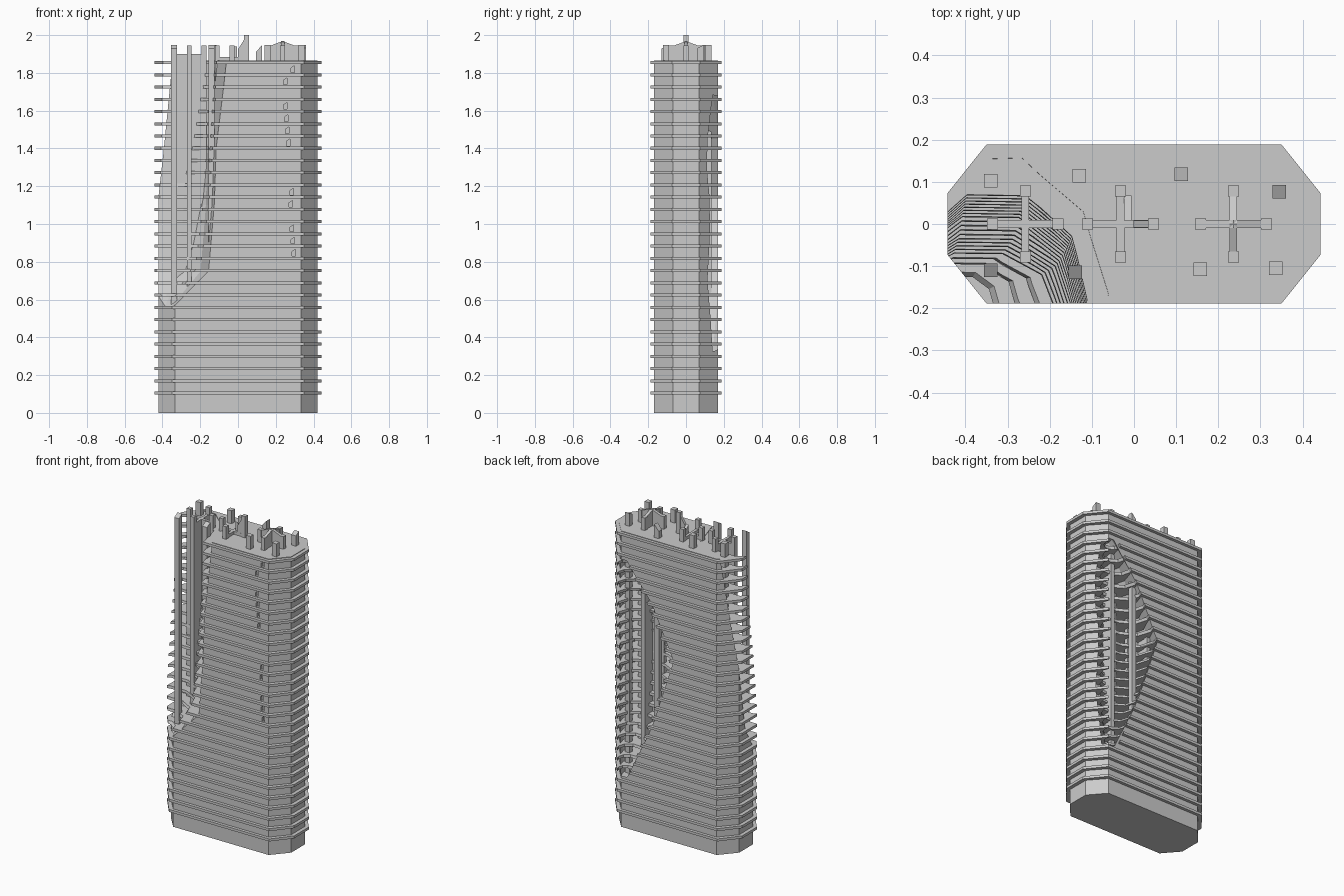
import bpy, bmesh, random
from math import cos, sin, pi

if "Cube" in bpy.data.objects:
    bpy.data.objects.remove(bpy.data.objects["Cube"])
random.seed(4)

def mesh_object(name, bm):
    bmesh.ops.recalc_face_normals(bm, faces=bm.faces)
    me = bpy.data.meshes.new(name)
    bm.to_mesh(me)
    bm.free()
    ob = bpy.data.objects.new(name, me)
    bpy.context.collection.objects.link(ob)
    return ob

def loft(bm, rings):
    """Skin a list of equal-length point rings and cap both ends."""
    vs = [[bm.verts.new(p) for p in r] for r in rings]
    n = len(vs[0])
    for a, b in zip(vs, vs[1:]):
        for i in range(n):
            j = (i + 1) % n
            bm.faces.new((a[i], a[j], b[j], b[i]))
    bm.faces.new(vs[0][::-1])
    bm.faces.new(vs[-1])

def octagon(x, y, cx, cy, z):
    return [(x, -cy, z), (x, cy, z), (cx, y, z), (-cx, y, z),
            (-x, cy, z), (-x, -cy, z), (-cx, -y, z), (cx, -y, z)]

def block(bm, x, y, wx, wy, z0, z1, sx=0, sy=0):
    """Upright block; sx and sy tilt its top."""
    c = [(-1, -1), (1, -1), (1, 1), (-1, 1)]
    loft(bm, [[(x + a * wx, y + b * wy, z0) for a, b in c],
              [(x + a * wx, y + b * wy, z1 + a * sx + b * sy) for a, b in c]])

def damage(name, rings, sides=10):
    """Faceted lump used to tear away material: (z, cx, cy, rx, ry)."""
    bm = bmesh.new()
    jit = [random.uniform(0.97, 1.05) for _ in range(sides)]
    loft(bm, [[(cx + rx * jit[i] * cos(2 * pi * i / sides),
                cy + ry * jit[i] * sin(2 * pi * i / sides), z)
               for i in range(sides)] for z, cx, cy, rx, ry in rings])
    ob = mesh_object(name, bm)
    ob.hide_render = True
    return ob

def cut(ob, cutters):
    bpy.context.view_layer.objects.active = ob
    for c in cutters:
        m = ob.modifiers.new("tear", 'BOOLEAN')
        m.operation, m.solver, m.object = 'DIFFERENCE', 'EXACT', c
        bpy.ops.object.modifier_apply(modifier=m.name)
    for c in cutters:
        bpy.data.objects.remove(c)

# Solid tower body
bm = bmesh.new()
loft(bm, [octagon(0.42, 0.17, 0.333, 0.07, z) for z in (0, 1.866)])
body = mesh_object("tower_body", bm)

# Protruding floor slabs
bm = bmesh.new()
for i in range(28):
    z = 0.105 + i * 0.0648
    loft(bm, [octagon(0.443, 0.189, 0.35, 0.073, z + d) for d in (-0.008, 0.008)])
slabs = mesh_object("floor_slabs", bm)

# Torn front-left corner and back-right cavity in the body
front_wall = damage("front_wall_cutter", [
    (0.50, -.42, -.18, .02, .02), (0.62, -.40, -.18, .12, .12),
    (0.75, -.38, -.18, .23, .20), (1.10, -.36, -.18, .24, .26),
    (1.40, -.36, -.18, .25, .30), (2.10, -.36, -.16, .33, .36)])
back_wall = damage("back_wall_cutter", [
    (0.18, .34, .07, .02, .02), (0.33, .31, .09, .06, .09),
    (0.70, .24, .06, .155, .20), (1.14, .16, .05, .24, .21),
    (1.45, .24, .06, .155, .20), (1.68, .31, .09, .06, .09),
    (1.82, .33, .08, .02, .02)])
# Small chips along the front wall
bm = bmesh.new()
for k, x in ((26, .29), (25, .25), (23, .25), (22, .255), (21, .26), (20, .265),
             (16, .285), (15, .28), (13, .285), (12, .29), (11, .295)):
    z = 0.105 + k * 0.0648
    block(bm, x, -0.165, 0.009, 0.012, z + 0.013, z + 0.042, 0.006)
chips = mesh_object("chip_cutter", bm)
cut(body, [front_wall, back_wall, chips])

# The slabs are torn back less than the walls
front_slab = damage("front_slab_cutter", [
    (0.55, -.42, -.20, .03, .03), (0.65, -.40, -.20, .10, .10),
    (0.80, -.37, -.20, .18, .13), (1.10, -.35, -.20, .20, .17),
    (1.40, -.34, -.20, .21, .22), (2.10, -.32, -.17, .22, .27)])
back_slab = damage("back_slab_cutter", [
    (0.33, .31, .17, .04, .04), (0.70, .24, .16, .12, .11),
    (1.14, .16, .15, .19, .15), (1.45, .24, .16, .12, .11),
    (1.68, .31, .17, .04, .04)])
cut(slabs, [front_slab, back_slab])

# Perimeter columns with broken tops
bm = bmesh.new()
for x, y, sx, sy in ((-.34, .103, 0, 0), (-.13, .115, 0, 0), (.112, .118, .018, 0),
                     (.345, .077, 0, .008), (.337, -.105, 0, 0), (.157, -.107, 0, 0),
                     (-.14, -.115, 0, .01), (-.34, -.11, 0, .01)):
    block(bm, x, y, 0.016, 0.016, 0.02, 1.948 - abs(sx) - abs(sy), sx, sy)
mesh_object("perimeter_columns", bm)

# Cross-shaped cores, each with four corner posts
for n, (cx, top, peak) in enumerate(((-.258, 1.90, 1.90), (-.032, 1.885, 1.885),
                                     (.236, 1.94, 1.968))):
    bm = bmesh.new()
    for dx, dy in ((1, 0), (-1, 0), (0, 1), (0, -1)):
        z = 2.0 if (n, dx) == (1, 1) else 1.945
        block(bm, cx + dx * .078, dy * .078, 0.013, 0.013, 0.02, z)
        h, s = (top + peak) / 2, (peak - top) / 2
        block(bm, cx + dx * .038, dy * .038, .038 if dx else .009,
              .038 if dy else .009, 0.02, h, -dx * s, -dy * s)
    mesh_object("core_%d" % (n + 1), bm)

# Sloped wall remnants on the middle core
bm = bmesh.new()
block(bm, 0.019, 0, 0.02, 0.008, 1.85, 1.955, 0.032)
block(bm, -0.015, 0.038, 0.009, 0.03, 1.85, 1.91, 0, -0.03)
mesh_object("core_wall_remnants", bm)
